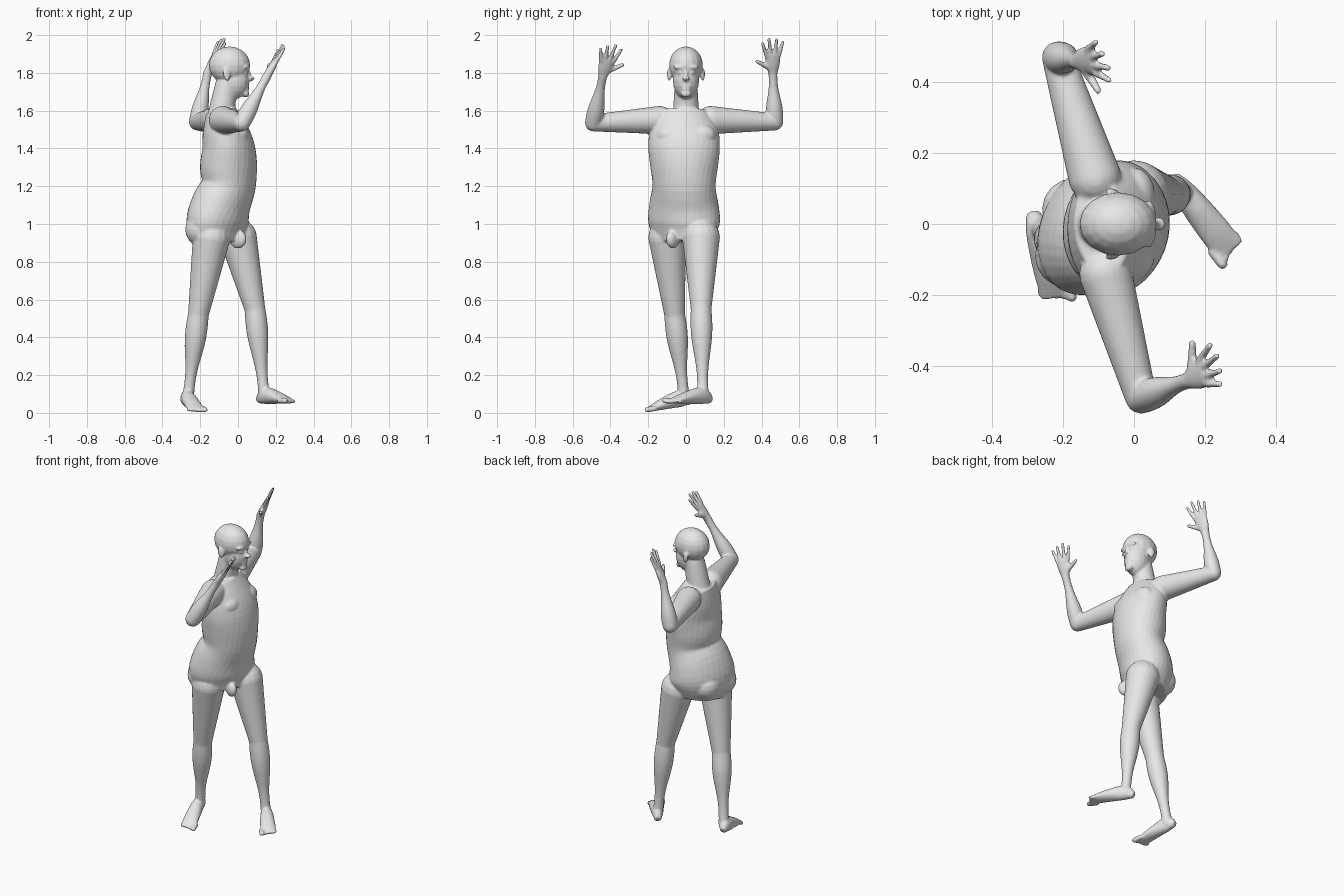
import bpy, bmesh
from math import cos, sin, pi, radians
from mathutils import Vector, Matrix

cube = bpy.data.objects.get("Cube")
if cube:
    bpy.data.objects.remove(cube, do_unlink=True)

grey = (0.8, 0.8, 0.8, 1)
skin = bpy.data.materials.new("grey_skin")
skin.use_nodes = True
skin.diffuse_color = grey
skin.node_tree.nodes["Principled BSDF"].inputs["Base Color"].default_value = grey
bm = bmesh.new()


def spline(rows, steps=4):
    """Catmull-Rom interpolation of rows of numbers."""
    result = []
    last = len(rows) - 1
    for i in range(last):
        before, start, end, after = rows[max(i - 1, 0)], rows[i], rows[i + 1], rows[min(i + 2, last)]
        for step in range(steps):
            t = step / steps
            result.append([b + t / 2 * (c - a + t * (2 * a - 5 * b + 4 * c - d + t * (3 * (b - c) + d - a)))
                           for a, b, c, d in zip(before, start, end, after)])
    result.append(rows[last])
    return result


def loft(rows, side, sides=24):
    """Skin rows of x, y, z, radius along side, radius across it, turn in degrees."""
    rows = spline(rows)
    centres = [Vector(row[:3]) for row in rows]
    rings = []
    for i, (centre, row) in enumerate(zip(centres, rows)):
        along = (centres[min(i + 1, len(rows) - 1)] - centres[max(i - 1, 0)]).normalized()
        u = Vector(side)
        u = (u - along * u.dot(along)).normalized()
        u.rotate(Matrix.Rotation(radians(row[5]), 3, along))
        v = along.cross(u)
        angles = [2 * pi * k / sides for k in range(sides)]
        rings.append([bm.verts.new(centre + u * cos(a) * row[3] + v * sin(a) * row[4]) for a in angles])
    for low, high in zip(rings, rings[1:]):
        for k in range(sides):
            j = (k + 1) % sides
            bm.faces.new((low[k], low[j], high[j], high[k]))
    bm.faces.new(rings[0][::-1])
    bm.faces.new(rings[-1])


def ball(centre, size, turn=0, tilt=0):
    matrix = (Matrix.Translation(centre) @ Matrix.Rotation(radians(turn), 4, 'Z')
              @ Matrix.Rotation(radians(tilt), 4, 'Y') @ Matrix.Diagonal((*size, 1)))
    bmesh.ops.create_uvsphere(bm, u_segments=16, v_segments=10, radius=1, matrix=matrix)


def bone(start, end, start_radius, end_radius, bulge=0):
    """A tapered limb segment with round ends; bulge swells its first half like a muscle."""
    start, end = Vector(start), Vector(end)
    rows = []
    for i in range(9):
        t = i / 8
        radius = start_radius + (end_radius - start_radius) * t + bulge * sin(2 * pi * t)
        rows.append((*start.lerp(end, t), radius, radius, 0))
    loft(rows, (1, .3, 0) if abs(end.z - start.z) > abs(end.y - start.y) else (0, 0, 1))
    for centre, radius in ((start, start_radius), (end, end_radius)):
        ball(centre, (radius, radius, radius))


def torso():
    # Middle, half depth and half width at each level, twisting from hips to shoulders
    levels = ((-.1, .12, .16), (-.11, .15, .2), (-.09, .15, .19), (-.05, .14, .17),
              (-.05, .15, .18), (-.05, .14, .19), (-.07, .12, .18), (-.09, .08, .13))
    rows = []
    for i, (middle, depth, width) in enumerate(levels):
        rows.append((middle, -.01, .9 + i / 10, depth, width, 6 * i - 36))
    loft(rows, (1, 0, 0), sides=32)
    # Buttocks, groin and chest
    ball((-.19, -.09, .97), (.09, .09, .09))
    ball((-.17, .04, .98), (.09, .09, .09))
    ball((0, -.07, .92), (.05, .03, .05), turn=-30)
    for sign in (1, -1):
        ball((0, sign * .08, 1.47), (.06, .08, .06))


def head():
    bone((-.09, 0, 1.58), (-.06, 0, 1.74), .07, .06)
    skull, jaw, chin = (-.045, 0, 1.84), (-.02, 0, 1.76), (.04, 0, 1.69)
    ball(skull, (.11, .09, .1))
    ball(jaw, (.08, .07, .1))
    ball(chin, (.02, .03, .02))
    # Nose bridge, nose tip and lips
    ball((.06, 0, 1.79), (.01, .01, .04), tilt=-20)
    ball((.07, 0, 1.77), (.02, .02, .01))
    for lip in (1.73, 1.715):
        ball((.05, 0, lip), (.01, .025, .007))
    # Brows, eyes and ears
    for sign in (1, -1):
        ball((.05, sign * .04, 1.83), (.01, .03, .01), turn=sign * 15)
        ball((.04, sign * .03, 1.8), (.015, .015, .01))
        ball((-.06, sign * .09, 1.79), (.02, .01, .035), turn=-sign * 15, tilt=-12)


def foot(heel, toe, inner):
    heel, toe = Vector(heel), Vector(toe)
    forward = toe - heel
    right = Vector((forward.y, -forward.x, 0)).normalized()
    rows = []
    for t, width, height in ((0, .02, .02), (.2, .035, .045), (.6, .045, .03), (.9, .045, .01)):
        x, y, z = heel + forward * t
        rows.append((x, y, z + height, width, height, 0))
    loft(rows, right)
    # Toes, from the big one outwards
    for k in range(5):
        radius = .01 if k else .015
        shift = right * inner * (.04 - .02 * k) + Vector((0, 0, radius))
        bone(heel + forward * .8 + shift, heel + forward * (.95 - .03 * k) + shift, radius, radius)


def leg(hip, knee, ankle, heel, toe, inner):
    bone(hip, knee, .1, .055)
    bone(knee, ankle, .055, .032, bulge=.008)
    foot(heel, toe, inner)


def hand(wrist, knuckles, outward):
    wrist, knuckles = Vector(wrist), Vector(knuckles)
    forward = (knuckles - wrist).normalized()
    side = Vector((.95, .3, 0))
    across = forward.cross(side).normalized() * outward
    middle = wrist.lerp(knuckles, .5)
    loft([(*wrist, .022, .025, 0), (*middle, .02, .04, 0), (*knuckles, .013, .043, 0)], side)
    # Fingers fan out from the index to the little one
    for k, length in enumerate((.08, .1, .09, .07)):
        spread = k - 1.5
        root = knuckles + across * spread * .023 - forward * .01
        bone(root, root + (forward + across * spread * .2) * length, .012, .009)
    # Thumb and its base
    bone(wrist + forward * .02, wrist + forward * .08 - across * .09, .018, .01)


def arm(shoulder, elbow, wrist, knuckles, outward):
    bone(shoulder, elbow, .075, .045)
    bone(elbow, wrist, .045, .024, bulge=.005)
    hand(wrist, knuckles, outward)


torso()
head()
# Left leg strides ahead, right leg trails
leg((0, .08, .93), (.09, .08, .55), (.14, .09, .08), (.11, .13, .045), (.29, -.1, .05), 1)
leg((-.14, -.1, .93), (-.21, -.06, .52), (-.265, -.01, .08), (-.285, .03, .04), (-.21, -.23, 0), -1)
# Both arms reach out and up
arm((-.11, .13, 1.55), (-.215, .47, 1.54), (-.16, .46, 1.8), (-.115, .46, 1.9), 1)
arm((-.08, -.14, 1.55), (.02, -.49, 1.535), (.155, -.44, 1.785), (.2, -.415, 1.87), -1)

# Fuse all the parts into one smooth skin
bmesh.ops.recalc_face_normals(bm, faces=bm.faces)
mesh = bpy.data.meshes.new("body")
bm.to_mesh(mesh)
bm.free()
mesh.materials.append(skin)
body = bpy.data.objects.new("body", mesh)
bpy.context.collection.objects.link(body)
fuse = body.modifiers.new("fuse", 'REMESH')
fuse.mode = 'VOXEL'
fuse.voxel_size = .006
fuse.use_smooth_shade = True
soften = body.modifiers.new("soften", 'SMOOTH')
soften.factor = .5
soften.iterations = 6
